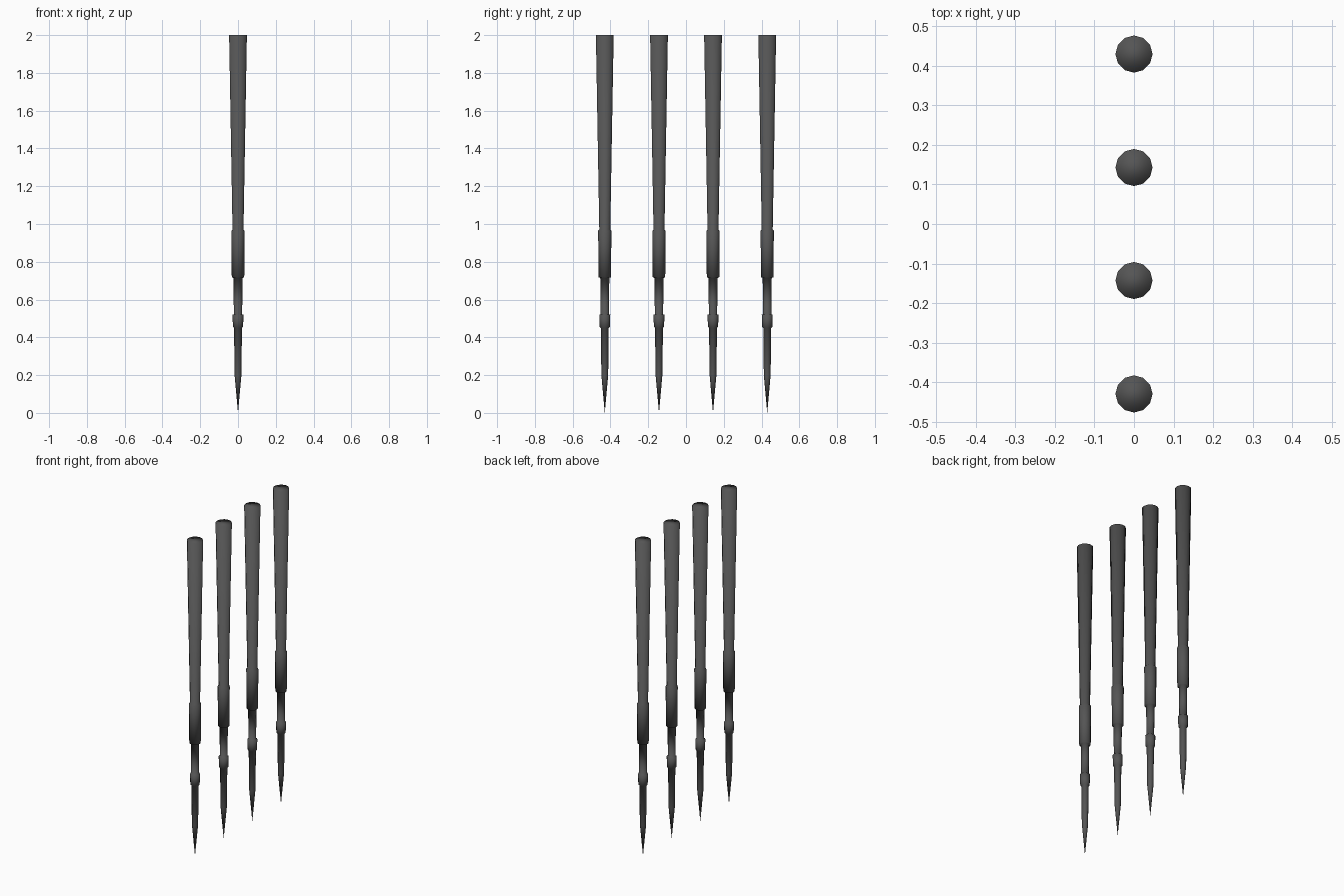
import bpy, bmesh
from math import cos, sin, tau

if "Cube" in bpy.data.objects:
    bpy.data.objects.remove(bpy.data.objects["Cube"])

SIDES = 12
# (radius, height) from above the tip to the top
PROFILE = [(0.018, 0.20), (0.021, 0.45), (0.027, 0.455), (0.029, 0.52),
           (0.022, 0.522), (0.024, 0.715), (0.033, 0.717), (0.035, 0.965),
           (0.029, 0.97), (0.047, 2.0)]

mat = bpy.data.materials.new("dark_metal")
mat.diffuse_color = (0.09, 0.09, 0.09, 1)
mat.use_nodes = True
mat.node_tree.nodes["Principled BSDF"].inputs["Base Color"].default_value = mat.diffuse_color


def spike_mesh():
    bm = bmesh.new()
    tip = bm.verts.new((0, 0, 0))
    rings = [[bm.verts.new((r * cos(tau * i / SIDES), r * sin(tau * i / SIDES), z))
              for i in range(SIDES)] for r, z in PROFILE]
    # pointed end
    for i in range(SIDES):
        bm.faces.new((tip, rings[0][(i + 1) % SIDES], rings[0][i]))
    # shaft and collars
    for a, b in zip(rings, rings[1:]):
        for i in range(SIDES):
            j = (i + 1) % SIDES
            bm.faces.new((a[i], a[j], b[j], b[i]))
    # top cap
    bm.faces.new(rings[-1])
    for f in bm.faces:
        f.smooth = True
    mesh = bpy.data.meshes.new("spike")
    bm.to_mesh(mesh)
    bm.free()
    mesh.materials.append(mat)
    return mesh


# row of four identical spikes
mesh = spike_mesh()
for n, y in enumerate((-0.43, -0.143, 0.143, 0.43), 1):
    ob = bpy.data.objects.new(f"spike_{n}", mesh)
    ob.location.y = y
    bpy.context.collection.objects.link(ob)
